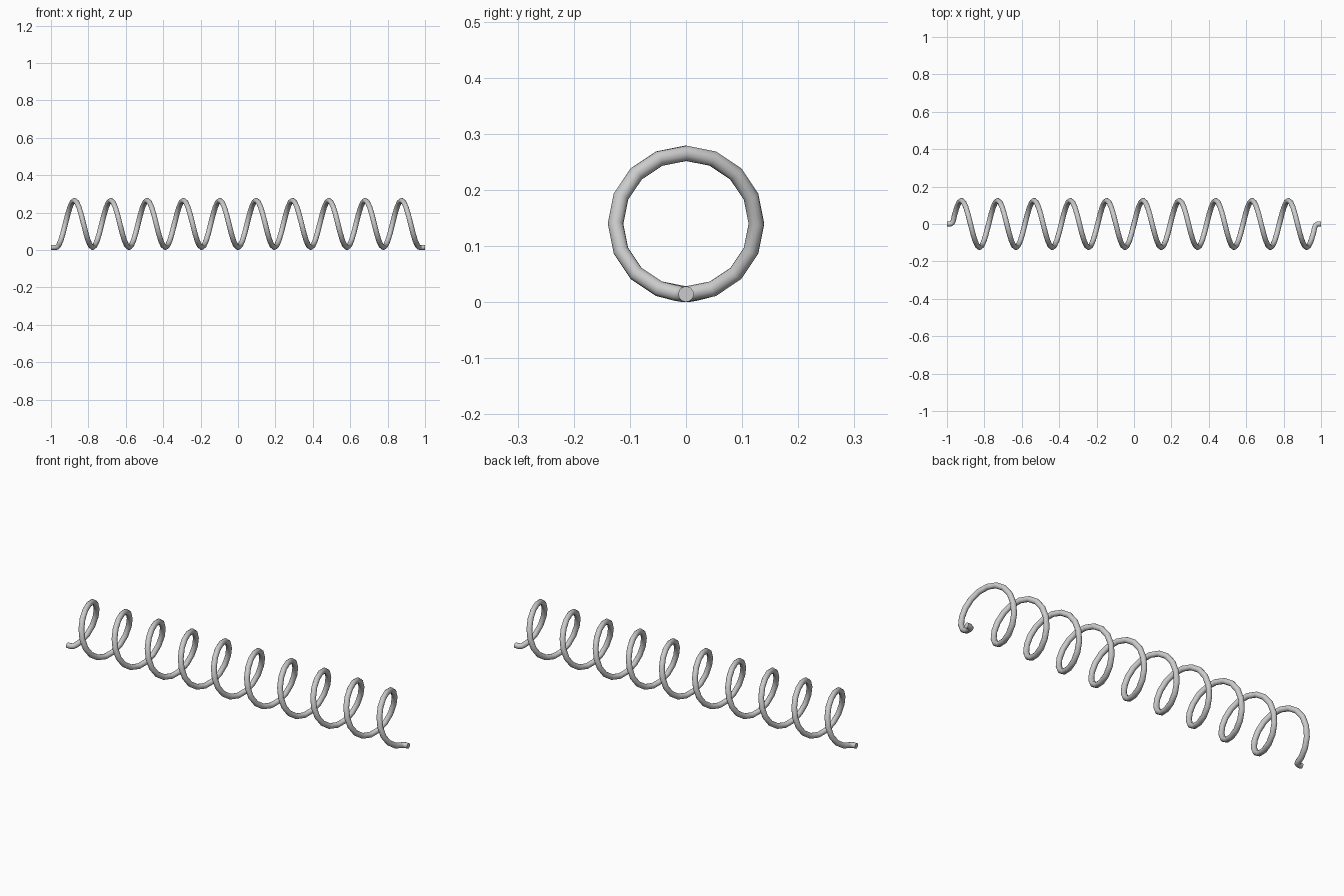
import bpy
from math import sin, cos, pi

if "Cube" in bpy.data.objects:
    bpy.data.objects.remove(bpy.data.objects["Cube"])

TURNS, STEPS = 10, 16
RADIUS, WIRE = 0.1255, 0.014
CENTRE_Z = 0.14
HALF = 0.9715          # half length of the coiled section

# Helix path, bottom to bottom, one short straight stub at each end
n = TURNS * STEPS
coil = []
for i in range(1, n):
    t = 2 * pi * i / STEPS
    coil.append((-HALF + 2 * HALF * i / n, RADIUS * sin(t), CENTRE_Z - RADIUS * cos(t)))
low = CENTRE_Z - RADIUS
start = [(-1, 0, low), (-0.982, 0, low), (-0.971, 0.006, low), (-0.966, 0.018, low + 0.002)]
end = [(-x, -y, z) for x, y, z in reversed(start)]
path = start + coil + end

# Round wire swept along the path
curve = bpy.data.curves.new("coil_spring", 'CURVE')
curve.dimensions = '3D'
curve.bevel_depth = WIRE
curve.bevel_resolution = 4
curve.use_fill_caps = True
spline = curve.splines.new('POLY')
spline.points.add(len(path) - 1)
for p, co in zip(spline.points, path):
    p.co = (*co, 1)
spring = bpy.data.objects.new("coil_spring", curve)
bpy.context.collection.objects.link(spring)

# Convert to a mesh with smooth sides and crisp end caps
bpy.context.view_layer.objects.active = spring
spring.select_set(True)
bpy.ops.object.convert(target='MESH')
bpy.ops.object.shade_smooth_by_angle(angle=0.9)
